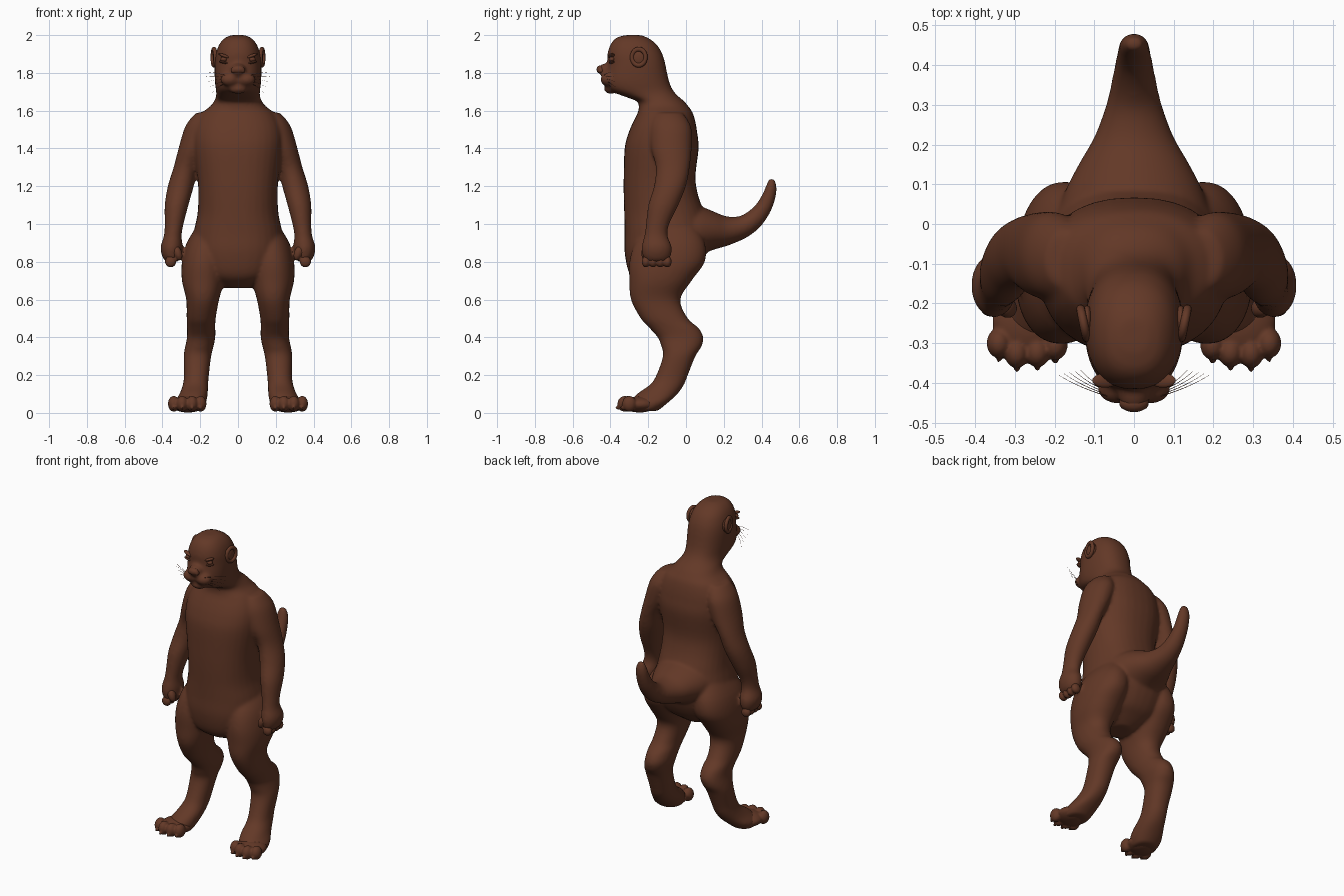
import bpy, bmesh, math
from mathutils import Matrix, Vector

cube = bpy.data.objects.get("Cube")
if cube:
    bpy.data.objects.remove(cube, do_unlink=True)

# Single fur colour
FUR = (0.125, 0.040, 0.020, 1.0)
fur = bpy.data.materials.new("brown_fur")
fur.use_nodes = True
fur.diffuse_color = FUR
for node in fur.node_tree.nodes:
    if node.type == 'BSDF_PRINCIPLED':
        node.inputs["Base Color"].default_value = FUR
        node.inputs["Roughness"].default_value = 0.8


def finish(name, bm, voxel=None, smooth=0):
    """Turn a bmesh into an object, optionally fused and smoothed."""
    bmesh.ops.recalc_face_normals(bm, faces=bm.faces[:])
    for face in bm.faces:
        face.smooth = True
    mesh = bpy.data.meshes.new(name)
    bm.to_mesh(mesh)
    bm.free()
    mesh.materials.append(fur)
    obj = bpy.data.objects.new(name, mesh)
    bpy.context.collection.objects.link(obj)
    if voxel:
        fuse = obj.modifiers.new("fuse", 'REMESH')
        fuse.mode = 'VOXEL'
        fuse.voxel_size = voxel
        fuse.use_smooth_shade = True
        relax = obj.modifiers.new("relax", 'SMOOTH')
        relax.factor = 0.5
        relax.iterations = smooth
    return obj


def catmull(a, b, c, d, t):
    return [0.5 * (2 * q + (r - p) * t + (2 * p - 5 * q + 4 * r - s) * t * t
                   + (3 * q - p - 3 * r + s) * t ** 3)
            for p, q, r, s in zip(a, b, c, d)]


def loft(bm, sections, side=1, power=2.0, sides=32, steps=4):
    """Skin rounded rings; a section is (x, y, z, half width, depth y, depth z)."""
    last = len(sections) - 1
    rows = []
    for i in range(last):
        quad = [sections[min(max(i + k, 0), last)] for k in (-1, 0, 1, 2)]
        rows += [catmull(*quad, j / steps) for j in range(steps)]
    rows.append(sections[-1])
    rings = []
    for x, y, z, rx, vy, vz in rows:
        ring = []
        for k in range(sides):
            a = math.tau * k / sides
            c, s = math.cos(a), math.sin(a)
            c = math.copysign(abs(c) ** (2 / power), c)
            s = math.copysign(abs(s) ** (2 / power), s)
            ring.append(bm.verts.new((side * (x + rx * c), y + vy * s, z + vz * s)))
        rings.append(ring)
    for lower, upper in zip(rings, rings[1:]):
        for k in range(sides):
            n = (k + 1) % sides
            bm.faces.new((lower[k], lower[n], upper[n], upper[k]))
    bm.faces.new(rings[0])
    bm.faces.new(rings[-1])


def level(rows):
    """Horizontal sections from (height, centre x, half width, front y, back y)."""
    return [(x, (f + b) / 2, z, rx, (b - f) / 2, 0) for z, x, rx, f, b in rows]


def across(rows):
    """Sections square to a path in the middle plane: (y, z, half width, half depth)."""
    out = []
    for i, (y, z, rx, r) in enumerate(rows):
        p, q = rows[max(i - 1, 0)], rows[min(i + 1, len(rows) - 1)]
        t = Vector((q[0] - p[0], q[1] - p[1])).normalized()
        out.append((0, y, z, rx, -t.y * r, t.x * r))
    return out


def ball(bm, centre, radii, side=1, tilt=0.0):
    x, y, z = centre
    place = (Matrix.Translation((side * x, y, z))
             @ Matrix.Rotation(side * tilt, 4, 'Y') @ Matrix.Diagonal((*radii, 1)))
    bmesh.ops.create_uvsphere(bm, u_segments=24, v_segments=16, radius=1, matrix=place)


# Head, neck and torso profile
trunk = level([
    (2.0, 0, .035, -.32, -.24), (1.985, 0, .07, -.37, -.20), (1.95, 0, .10, -.40, -.155),
    (1.90, 0, .117, -.416, -.125), (1.85, 0, .123, -.416, -.11), (1.80, 0, .124, -.425, -.10),
    (1.75, 0, .122, -.43, -.088), (1.71, 0, .117, -.41, -.07), (1.68, 0, .116, -.34, -.045),
    (1.65, 0, .127, -.26, -.01), (1.62, 0, .15, -.25, .015), (1.59, 0, .19, -.255, .035),
    (1.54, 0, .22, -.28, .05), (1.48, 0, .235, -.305, .06), (1.40, 0, .235, -.325, .067),
    (1.25, 0, .215, -.33, .05), (1.15, 0, .21, -.33, .065), (1.05, 0, .215, -.327, .10),
    (.95, 0, .235, -.325, .12), (.85, 0, .235, -.325, .11), (.75, 0, .20, -.305, .06),
    (.70, 0, .14, -.27, .0), (.66, 0, .06, -.20, -.06)])
arm = level([
    (1.59, .17, .05, -.16, -.02), (1.55, .188, .07, -.18, .01), (1.5, .203, .083, -.19, .03),
    (1.4, .235, .08, -.185, .03), (1.3, .275, .066, -.16, .02), (1.2, .303, .069, -.17, .0),
    (1.1, .325, .063, -.20, -.04), (1.0, .338, .05, -.212, -.088), (.94, .345, .047, -.22, -.098),
    (.88, .352, .058, -.235, -.075), (.83, .352, .05, -.23, -.08), (.80, .35, .033, -.21, -.10)])
leg = level([
    (1.0, .13, .08, -.20, .05), (.9, .165, .107, -.27, .10), (.8, .18, .117, -.30, .10),
    (.7, .185, .112, -.30, .03), (.6, .187, .087, -.292, -.03), (.5, .195, .077, -.24, .01),
    (.45, .195, .075, -.195, .067), (.4, .195, .075, -.15, .092), (.35, .205, .075, -.13, .082),
    (.3, .215, .073, -.122, .05), (.2, .22, .066, -.157, .01), (.15, .225, .067, -.19, -.01),
    (.1, .235, .075, -.26, -.045), (.05, .255, .085, -.30, -.10), (.01, .26, .07, -.29, -.15)])
tail = across([
    (.0, .97, .20, .13), (.08, .965, .175, .125), (.15, .965, .14, .10), (.22, .965, .10, .077),
    (.30, .985, .07, .06), (.36, 1.025, .056, .052), (.41, 1.085, .046, .043),
    (.44, 1.15, .04, .036), (.452, 1.20, .034, .028), (.454, 1.24, .02, .015)])

# Body: trunk, limbs and tail fused into one soft skin
bm = bmesh.new()
loft(bm, trunk, power=2.3)
loft(bm, tail)
for side in (1, -1):
    loft(bm, arm, side)
    loft(bm, leg, side, power=2.2)
    ball(bm, (.043, -.415, 1.765), (.05, .038, .036), side)
ball(bm, (0, -.425, 1.815), (.042, .045, .035))
ball(bm, (0, -.40, 1.715), (.05, .035, .026))
finish("body", bm, voxel=.009, smooth=12)

for side, word in ((1, "left"), (-1, "right")):
    # Foot with four toes and short claws
    bm = bmesh.new()
    ball(bm, (.265, -.245, .045), (.092, .09, .043), side)
    for x, y in ((.198, -.305), (.243, -.323), (.295, -.325), (.34, -.30)):
        ball(bm, (x, y, .048), (.031, .038, .042), side)
        ball(bm, (x, y - .033, .028), (.009, .016, .011), side)
    finish(word + "_foot", bm, voxel=.006, smooth=3)

    # Hand with curled fingers and thumb
    bm = bmesh.new()
    ball(bm, (.353, -.155, .86), (.052, .076, .06), side)
    for k in range(4):
        ball(bm, (.357, -.212 + .038 * k, .80), (.03, .022, .03), side)
    ball(bm, (.318, -.212, .845), (.022, .025, .04), side, tilt=.3)
    finish(word + "_hand", bm, voxel=.006, smooth=3)

    # Ear: flat cup with a raised rim
    bm = bmesh.new()
    ball(bm, (.118, -.245, 1.88), (.015, .04, .045), side)
    finish(word + "_ear", bm)
    bpy.ops.mesh.primitive_torus_add(
        major_radius=.037, minor_radius=.011, major_segments=32, minor_segments=12,
        location=(side * .127, -.25, 1.883), rotation=(0, math.pi / 2, side * -.2))
    rim = bpy.context.object
    rim.name = word + "_ear_rim"
    rim.scale = (1.15, 1, 1)
    rim.data.materials.append(fur)
    bpy.ops.object.shade_smooth()

    # Eye with slanted brow and lower lid
    bm = bmesh.new()
    ball(bm, (.075, -.393, 1.872), (.018, .016, .013), side)
    finish(word + "_eye", bm)
    bm = bmesh.new()
    ball(bm, (.073, -.394, 1.89), (.034, .018, .009), side, tilt=-.35)
    ball(bm, (.075, -.393, 1.856), (.027, .016, .007), side, tilt=-.2)
    finish(word + "_eyelids", bm)

    # Whiskers
    curve = bpy.data.curves.new(word + "_whiskers", 'CURVE')
    curve.dimensions = '3D'
    curve.bevel_depth = .0011
    curve.bevel_resolution = 1
    for k in range(5):
        root = Vector((.06, -.435 + .004 * k, 1.785 - .01 * k))
        tip = Vector((.19 - .014 * k, -.38 + .003 * k, 1.805 - .027 * k))
        bend = (root + tip) / 2 + Vector((.008, -.008, .012))
        line = curve.splines.new('POLY')
        line.points.add(8)
        for j, point in enumerate(line.points):
            t = j / 8
            p = root * (1 - t) ** 2 + bend * 2 * t * (1 - t) + tip * t * t
            point.co = (side * p.x, p.y, p.z, 1)
            point.radius = 1 - .7 * t
    curve.materials.append(fur)
    bpy.context.collection.objects.link(bpy.data.objects.new(word + "_whiskers", curve))

# Nose
bm = bmesh.new()
ball(bm, (0, -.452, 1.818), (.036, .022, .022))
for side in (1, -1):
    ball(bm, (.022, -.45, 1.812), (.016, .018, .014), side)
finish("nose", bm, voxel=.004, smooth=3)
